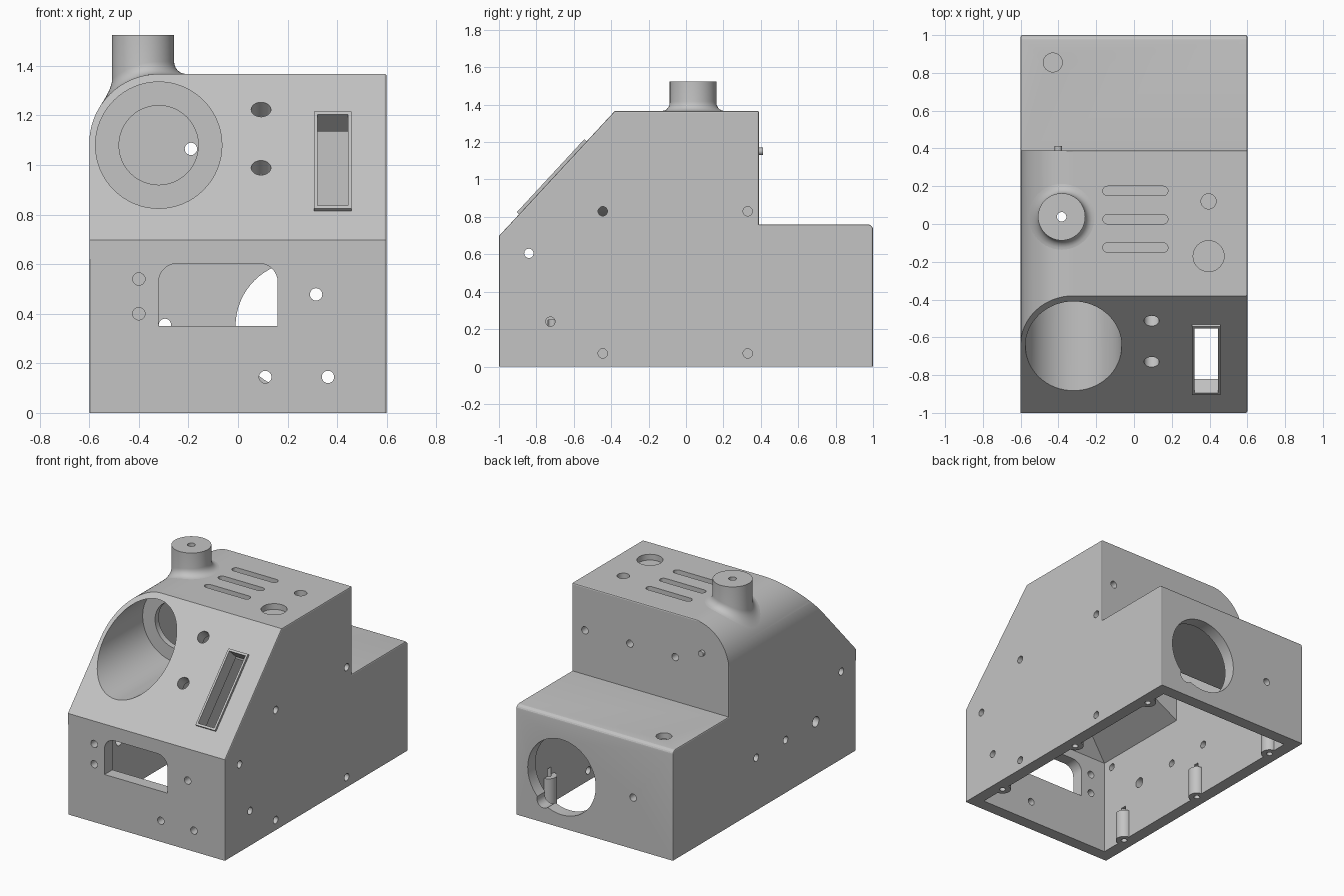
import bpy, bmesh, math
from mathutils import Vector, Matrix

if "Cube" in bpy.data.objects:
    bpy.data.objects.remove(bpy.data.objects["Cube"], do_unlink=True)

grey = bpy.data.materials.new("plain grey")
grey.use_nodes = True
COLOR = (0.55, 0.55, 0.55, 1)
grey.diffuse_color = COLOR
grey.node_tree.nodes["Principled BSDF"].inputs["Base Color"].default_value = COLOR

X, Y, Z = Vector((1, 0, 0)), Vector((0, 1, 0)), Vector((0, 0, 1))
SLOPE = Vector((0, 0.62, 0.67)).normalized()
NORMAL = Vector((0, -0.67, 0.62)).normalized()


def slope_point(x, z):
    return Vector((x, -1 + (z - 0.7) * 0.62 / 0.67, z))


def finish(bm, name):
    bmesh.ops.recalc_face_normals(bm, faces=bm.faces)
    mesh = bpy.data.meshes.new(name)
    bm.to_mesh(mesh)
    bm.free()
    mesh.materials.append(grey)
    obj = bpy.data.objects.new(name, mesh)
    bpy.context.collection.objects.link(obj)
    return obj


def prism(name, points, axis, lo, hi, bevel=0):
    """Extrude a yz (axis X), xz (axis Y) or xy (axis Z) profile."""
    bm = bmesh.new()
    place = {"X": lambda a, b: (lo, a, b), "Y": lambda a, b: (a, lo, b),
             "Z": lambda a, b: (a, b, lo)}[axis]
    face = bm.faces.new([bm.verts.new(place(a, b)) for a, b in points])
    ext = bmesh.ops.extrude_face_region(bm, geom=[face], use_keep_orig=True)
    shift = {"X": X, "Y": Y, "Z": Z}[axis] * (hi - lo)
    bmesh.ops.translate(bm, vec=shift, verts=[v for v in ext["geom"] if isinstance(v, bmesh.types.BMVert)])
    bmesh.ops.recalc_face_normals(bm, faces=bm.faces)
    if bevel:
        edges = [e for e in bm.edges if e.is_convex and e.calc_face_angle() > 1
                 and max(v.co.z for v in e.verts) > 0.01]
        bmesh.ops.bevel(bm, geom=edges, offset=bevel, segments=2, profile=0.5, affect="EDGES")
    return finish(bm, name)


def cylinder(name, center, axis, radius, start, end, sides=32):
    """Cylinder along axis, from start to end measured from the centre."""
    bm = bmesh.new()
    bmesh.ops.create_cone(bm, cap_ends=True, segments=sides, radius1=radius,
                          radius2=radius, depth=end - start)
    turn = Z.rotation_difference(axis).to_matrix().to_4x4()
    mid = Vector(center) + axis * (start + end) / 2
    bmesh.ops.transform(bm, matrix=Matrix.Translation(mid) @ turn, verts=bm.verts)
    return finish(bm, name)


def slope_box(name, center, width, length, low, high):
    bm = bmesh.new()
    bmesh.ops.create_cube(bm, size=1)
    for v in bm.verts:
        v.co = center + X * v.co.x * width + SLOPE * v.co.y * length \
            + NORMAL * ((low + high) / 2 + v.co.z * (high - low))
    return finish(bm, name)


def boolean(obj, other, op="DIFFERENCE"):
    """Apply a boolean and discard the second object."""
    mod = obj.modifiers.new("bool", "BOOLEAN")
    mod.operation, mod.object, mod.solver = op, other, "EXACT"
    deps = bpy.context.evaluated_depsgraph_get()
    mesh = bpy.data.meshes.new_from_object(obj.evaluated_get(deps))
    obj.modifiers.clear()
    obj.data = mesh
    bpy.data.objects.remove(other, do_unlink=True)
    return obj


def arc(cx, cz, r, a0, a1, n):
    return [(cx + r * math.cos(math.radians(a0 + (a1 - a0) * i / n)),
             cz + r * math.sin(math.radians(a0 + (a1 - a0) * i / n))) for i in range(n + 1)]


# Outer form and cavity, each a side profile crossed with a front profile
CX, CZ, R, WALL = -0.32, 1.087, 0.28, 0.085


def form(name, side, inset, bottom, bevel=0):
    w = 0.6 - inset
    body = prism(name, side, "X", -w, w, bevel)
    front = [(-w, bottom)] + arc(CX, CZ, R - inset, 180, 90, 24) + [(w, CZ + R - inset), (w, bottom)]
    cross = prism("cross", front, "Y", -1.1, 1.1)
    return boolean(body, cross, "INTERSECT")


outer_side = [(-1, 0), (-1, 0.698), (-0.38, 1.367), (0.39, 1.367), (0.39, 0.76)] \
    + arc(0.97, 0.73, 0.03, 90, 0, 5) + [(1, 0)]
inner_side = [(-0.915, -0.1), (-0.915, 0.667), (-0.343, 1.282), (0.305, 1.282), (0.305, 0.675),
              (0.915, 0.675), (0.915, -0.1)]
housing = form("housing", outer_side, 0, -0.05, 0.008)
boolean(housing, form("cavity", inner_side, WALL, -0.2))

# Round dial pocket with its sloping support inside
tube = cylinder("tube", (CX, 0, 1.08), Y, 0.283, -1.05, -0.18, 64)
wedge = prism("wedge", [(-0.62, 0.609), (-0.27, 0.802), (-0.27, 1.06), (-0.62, 1.06)], "Y", -1.05, -0.18)
boolean(tube, wedge, "UNION")
boolean(tube, form("outer_form", outer_side, 0, -0.05), "INTERSECT")
boolean(housing, tube, "UNION")
boolean(housing, cylinder("pocket", (CX, 0, 1.08), Y, 0.255, -1.2, -0.22, 64))
boolean(housing, cylinder("lip_hole", (CX, 0, 1.08), Y, 0.16, -0.3, -0.1, 48))

# Front window and large rear opening with a small notch
window = [(-0.32, 0.35), (0.16, 0.35)] + arc(0.085, 0.528, 0.075, 0, 90, 8) \
    + arc(-0.245, 0.528, 0.075, 90, 180, 8)
boolean(housing, prism("window", window, "Y", -1.1, -0.88))
boolean(housing, cylinder("rear_opening", (0.25, 1, 0.35), Y, 0.26, -0.12, 0.1, 64))
boolean(housing, cylinder("rear_notch", (0.39, 1, 0.15), Y, 0.05, -0.12, 0.1, 24))

# Screw holes in every wall
HOLE = 0.025
holes = [((x, -1, z), Y, HOLE) for x, z in
         ((0.315, 0.478), (0.11, 0.145), (0.363, 0.145), (-0.4, 0.54), (-0.4, 0.4))]
holes += [((0.6, y, z), X, HOLE) for y, z in
          ((-0.84, 0.605), (-0.725, 0.24), (-0.445, 0.83), (-0.445, 0.07), (0.33, 0.83), (0.33, 0.07))]
holes += [((-0.6, y, z), X, r) for y, z, r in
          ((-0.84, 0.605, HOLE), (-0.56, 0.365, 0.035), (-0.23, 0.365, HOLE), (0.09, 0.365, HOLE))]
holes += [((x, 0.39, 1.065), Y, HOLE) for x in (0.5, 0.156, -0.19)]
holes += [((-0.295, 1, 0.355), Y, HOLE)]
holes += [(slope_point(0.093, z), NORMAL, 0.04) for z in (0.99, 1.225)]
for center, axis, r in holes:
    boolean(housing, cylinder("hole", center, axis, r, -0.1, 0.1, 24))

# Shallow round and slotted recesses on the top faces
DEPTH = 0.04
for x, y, z, r in ((0.395, 0.12, 1.367, 0.04), (0.395, -0.17, 1.367, 0.082), (-0.43, 0.855, 0.76, 0.05)):
    boolean(housing, cylinder("recess", (x, y, z), Z, r, -DEPTH, 0.05))
for y in (0.175, 0.025, -0.125):
    slot = arc(0.155, y, 0.025, -90, 90, 8) + arc(-0.14, y, 0.025, 90, 270, 8)
    boolean(housing, prism("slot", slot, "Z", 1.367 - DEPTH, 1.45))

# Raised frame around the slider opening
mid = slope_point(0.3825, 1.01)
boolean(housing, slope_box("slider_cut", mid, 0.138, 0.518, -0.2, 0.1))
frame = slope_box("slider_frame", mid, 0.15, 0.532, -0.087, 0.015)
boolean(frame, slope_box("slider_opening", mid, 0.122, 0.502, -0.2, 0.1))


# Top spout, flared to follow the rounded shoulder
def shoulder(x):
    return CZ + (R if x > CX else math.sqrt(max(0, R * R - (x - CX) ** 2)))


SX, SY, FLARE, SIDES = -0.383, 0.038, 0.05, 48
bm = bmesh.new()
rings = [(0.09, 1.26, False), (0.165, -0.03, True)]
for i in range(7):
    a = math.pi / 2 * i / 6
    rings.append((0.125 + FLARE * (1 - math.sin(a)), FLARE * (1 - math.cos(a)), True))
rings.append((0.125, 1.525, False))
loops = []
for r, h, follow in rings:
    loop = []
    for k in range(SIDES):
        t = 2 * math.pi * k / SIDES
        x = SX + r * math.cos(t)
        loop.append(bm.verts.new((x, SY + r * math.sin(t), h + (shoulder(x) if follow else 0))))
    loops.append(loop)
for a, b in zip(loops, loops[1:]):
    for k in range(SIDES):
        n = (k + 1) % SIDES
        bm.faces.new((a[k], a[n], b[n], b[k]))
bm.faces.new(loops[0])
bm.faces.new(loops[-1])
spout = finish(bm, "spout")
for part in (spout, housing):
    boolean(part, cylinder("bore", (SX, SY, 0), Z, HOLE, 1.1, 1.7, 24))

# Small pin on the upper back wall
pin = cylinder("back_pin", (-0.4, 0.39, 1.15), Y, 0.02, -0.05, 0.022, 20)
parts = [housing, spout, frame, pin]

# Six screw posts half sunk into the side walls of the base
for x in (-0.52, 0.52):
    for y in (-0.72, 0.02, 0.76):
        post = cylinder("screw_post", (x, y, 0), Z, 0.055, 0.0, 0.2, 24)
        for part in (post, housing):
            boolean(part, cylinder("post_hole", (x, y, 0), Z, 0.02, -0.1, 0.25, 16))
        parts.append(post)

bpy.ops.object.select_all(action="DESELECT")
for obj in parts:
    obj.select_set(True)
bpy.context.view_layer.objects.active = housing
bpy.ops.object.shade_smooth_by_angle(angle=math.radians(16))
